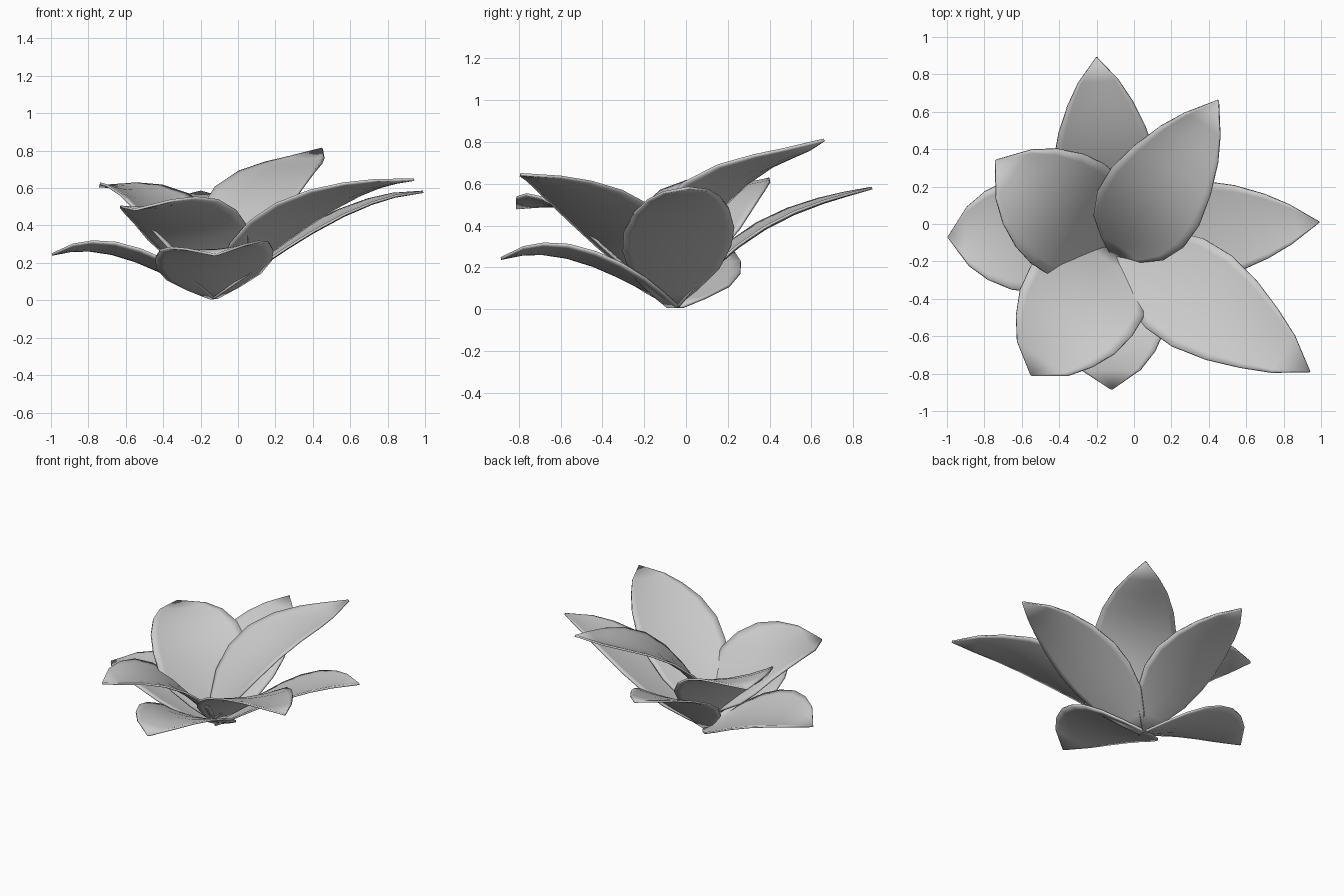
import bpy
from mathutils import Vector

if "Cube" in bpy.data.objects:
    bpy.data.objects.remove(bpy.data.objects["Cube"])

# Petal outline: (fraction of length, half width factor)
OUTLINE = [(0, .08), (.1, .44), (.22, .80), (.36, .98), (.5, 1.0),
           (.64, .93), (.77, .75), (.88, .5), (1, .012)]
ACROSS = [-1, -.85, -.45, 0, .45, .85, 1]


def petal(name, base, tip, z1, z2, half, roll, cup=.04, sharp=0):
    """Cupped leaf blade swept along a curved spine from base to tip."""
    b, e = Vector(base), Vector(tip)
    p1, p2 = b.lerp(e, 1 / 3), b.lerp(e, 2 / 3)
    p1.z, p2.z = z1, z2
    # Sample the spine and measure its length
    n = 80
    pts = []
    for i in range(n + 1):
        t = i / n
        s = 1 - t
        pts.append(b * s**3 + p1 * (3 * s * s * t) + p2 * (3 * s * t * t) + e * t**3)
    acc = [0]
    for i in range(n):
        acc.append(acc[-1] + (pts[i + 1] - pts[i]).length)
    flat = Vector((e.x - b.x, e.y - b.y, 0)).normalized()
    side = (flat.cross(Vector((0, 0, 1))) + Vector((0, 0, roll))).normalized()
    verts, faces = [], []
    for f, w in OUTLINE:
        w *= 1 - sharp * max(0, f - .5)
        k = min(range(n + 1), key=lambda i: abs(acc[i] - f * acc[-1]))
        tan = (pts[min(k + 1, n)] - pts[max(k - 1, 0)]).normalized()
        nor = side.cross(tan).normalized()
        for u in ACROSS:
            verts.append(pts[k] + side * (u * half * w) + nor * (cup * w * (u * u - .3)))
    m = len(ACROSS)
    for r in range(len(OUTLINE) - 1):
        for c in range(m - 1):
            a = r * m + c
            faces.append((a, a + 1, a + m + 1, a + m))
    me = bpy.data.meshes.new(name)
    me.from_pydata([v[:] for v in verts], [], faces)
    ob = bpy.data.objects.new(name, me)
    bpy.context.collection.objects.link(ob)
    mod = ob.modifiers.new("thickness", 'SOLIDIFY')
    mod.thickness = .013
    mod.offset = 0
    for p in me.polygons:
        p.use_smooth = True
    return ob


# Lower ring of four petals
low = (-.13, -.04, .012)
petal("lower_petal_back", low, (-.20, .89, .58), .43, .50, .27, -.03, .02, .5)
petal("lower_petal_right", (-.13, -.07, .012), (.99, .01, .58), .29, .56, .265, -.05, .02, .5)
petal("lower_petal_front", low, (-.12, -.885, .243), .18, .35, .315, -.07)
petal("lower_petal_left", low, (-.995, -.07, .245), .18, .35, .315, -.07)

# Upper ring of four petals
petal("upper_petal_back_right", (-.10, -.18, .09), (.45, .66, .81), .74, .66, .28, 0, .04, .5)
petal("upper_petal_front_right", (-.10, -.11, .06), (.94, -.79, .645), .51, .62, .29, .04, .03, .5)
petal("upper_petal_front_left", (-.10, -.15, .08), (-.55, -.81, .485), .48, .55, .33, -.1)
petal("upper_petal_back_left", (-.13, -.11, .07), (-.74, .34, .61), .55, .63, .33, 0)
